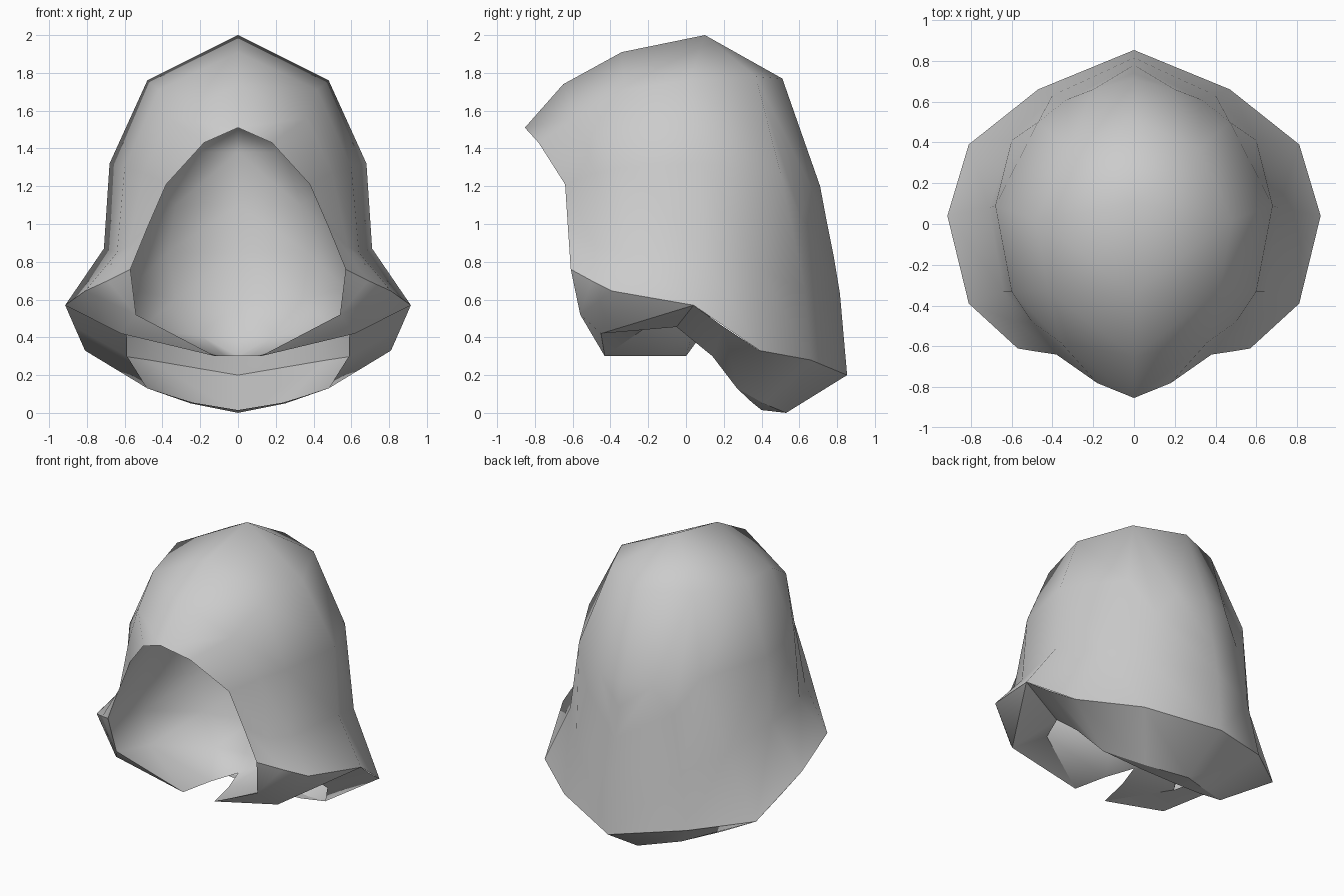
import bpy
import bmesh

old = bpy.data.objects.get("Cube")
if old:
    bpy.data.objects.remove(old, do_unlink=True)

cloth = bpy.data.materials.new("grey_cloth")
cloth.use_nodes = True
cloth.diffuse_color = (0.6, 0.6, 0.6, 1)
cloth.node_tree.nodes["Principled BSDF"].inputs["Base Color"].default_value = (0.6, 0.6, 0.6, 1)


def finish(name, bm):
    """Turn the +x half into a mirrored, smooth-shaded object."""
    bmesh.ops.remove_doubles(bm, verts=bm.verts, dist=0.001)
    mesh = bpy.data.meshes.new(name)
    bm.to_mesh(mesh)
    bm.free()
    mesh.materials.append(cloth)
    for face in mesh.polygons:
        face.use_smooth = True
    obj = bpy.data.objects.new(name, mesh)
    bpy.context.collection.objects.link(obj)
    mirror = obj.modifiers.new("mirror", 'MIRROR')
    mirror.use_clip = True
    mirror.merge_threshold = 0.002


def loft(name, strips, flip=False):
    """Bridge neighbouring strips that have equal point counts."""
    bm = bmesh.new()
    rows = [[bm.verts.new(p) for p in strip] for strip in strips]
    for a, b in zip(rows, rows[1:]):
        for i in range(len(a) - 1):
            quad = [a[i], a[i + 1], b[i + 1], b[i]]
            bm.faces.new(quad[::-1] if flip else quad)
    bmesh.ops.dissolve_degenerate(bm, dist=0.0005, edges=bm.edges)
    finish(name, bm)


def patches(name, faces):
    """Build a folded sheet from small polygons."""
    bm = bmesh.new()
    for face in faces:
        bm.faces.new([bm.verts.new(p) for p in face])
    finish(name, bm)


# Hem of the mantle, from the back round to the face opening
hem_back = (0, .853, .2)
hem_rear = (.47, .66, .28)
hem_corner = (.81, .39, .33)
hem_side = (.915, .04, .57)
hem_front = (.81, -.39, .645)
hem_tip = (.57, -.61, .76)
hem_mid = (.69, -.5, .7)

# Points of the folded collar
collar_edge = (.54, -.56, .52)
collar_tip = (.12, -.43, .3)
collar_corner = (.62, -.45, .42)
tuck_side = (.59, -.05, .455)
tuck_inner = (.52, -.23, .44)

# Outer hood: arches from crown to hem, front to back
brow = [(0, -.853, 1.51), (.18, -.78, 1.43), (.38, -.64, 1.21), (.48, -.625, .98), hem_tip]
forehead = [(0, -.65, 1.74), (.36, -.58, 1.56), (.5, -.48, 1.27), (.58, -.48, .88), hem_mid]
front_arch = [(0, -.34, 1.91), (.42, -.33, 1.71), (.6, -.33, 1.3), (.64, -.33, .85), hem_front]
crown_arch = [(0, .1, 2), (.48, .02, 1.76), (.68, .09, 1.32), (.71, .08, .87), hem_side]
rear_arch = [(0, .51, 1.77), (.32, .37, 1.78), (.47, .5, 1.27), (.6, .41, .75), hem_corner]
nape_arch = [(0, .71, 1.2), (.2, .66, 1.2), (.33, .61, 1.03), (.4, .63, .65), hem_rear]
back_line = [(0, .71, 1.2), (0, .74, 1.04), (0, .78, .84), (0, .815, .63), hem_back]
loft("hood_shell", [brow, forehead, front_arch, crown_arch, rear_arch, nape_arch, back_line])

# Hem turned inward under the mantle, with a narrow lip at the back
hem = [hem_back, hem_rear, hem_corner, (.865, .2, .455), hem_side]
tuck = [(0, .53, 0), (.25, .41, .05), (.48, .27, .13), (.587, .14, .3), tuck_side]
loft("hem_fold", [hem, tuck], flip=True)
loft("hem_lip", [tuck[:3], [(0, .4, .015), (.24, .35, .055), tuck[2]]], flip=True)

# Collar flaps either side of the throat
patches("collar_flap", [
    (hem_side, hem_front, collar_corner),
    (hem_front, hem_mid, hem_tip, collar_edge),
    (hem_front, collar_edge, collar_tip, collar_corner),
])
patches("collar_underside", [
    (hem_side, collar_corner, tuck_side),
    (collar_corner, collar_tip, tuck_inner),
    (collar_corner, tuck_inner, tuck_side),
])

# Lining behind the face opening, closing at the throat
rim = brow + [collar_edge, collar_tip]
side_lining = [(0, -.3, 1.66), (.28, -.27, 1.5), (.48, -.24, 1.2), (.56, -.22, .9),
               (.57, -.21, .66), tuck_inner, (.07, -.2, .3)]
back_lining = [(0, .2, 1.5), (.2, .2, 1.38), (.33, .17, 1.1), (.37, .13, .85),
               (.33, .09, .6), (.2, .03, .41), (0, 0, .3)]
centre_lining = [(0, y + x * .25, z) for (x, y, z) in back_lining]
loft("lining", [rim, side_lining, back_lining, centre_lining], flip=True)
